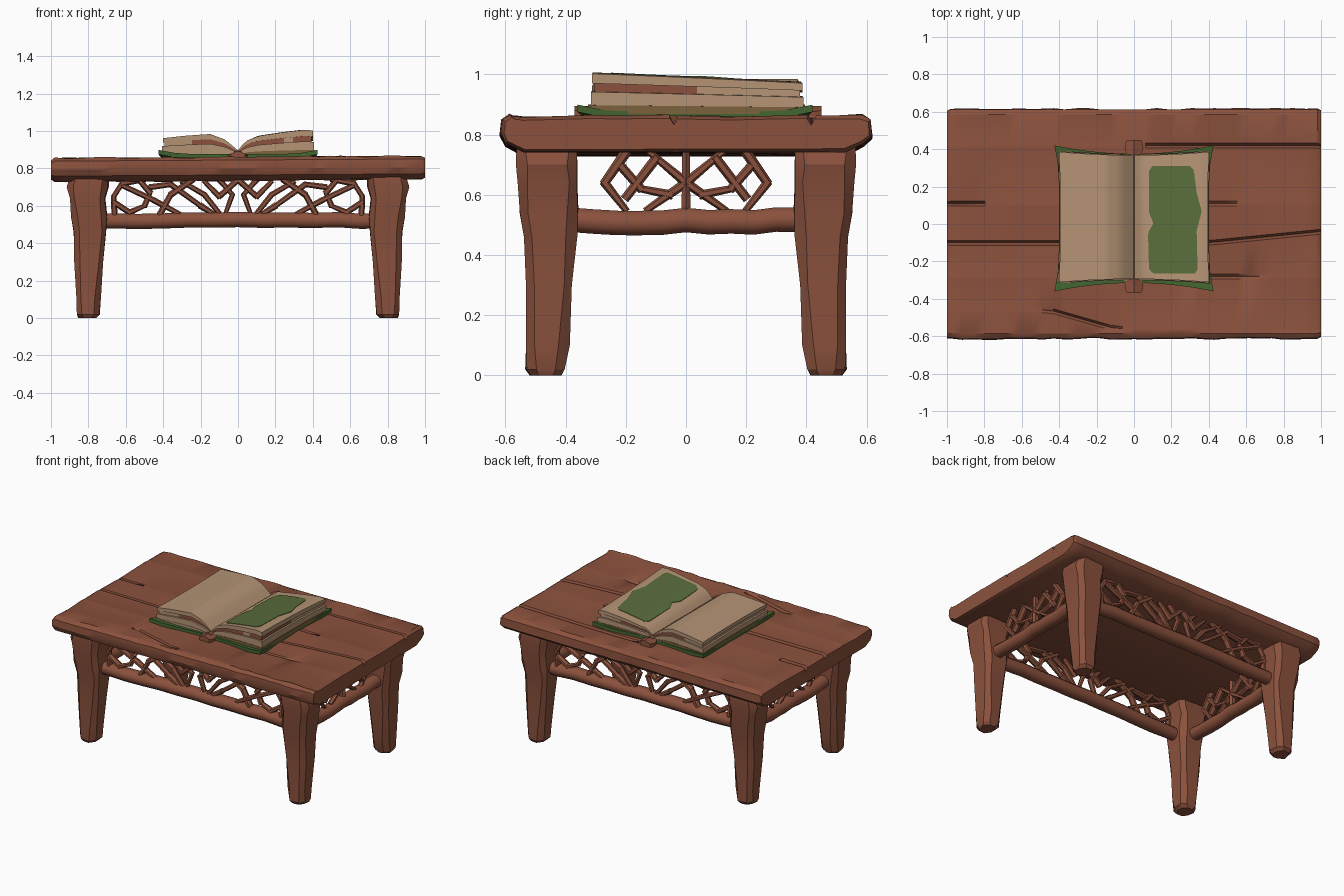
import bpy, bmesh, math, random
from mathutils import Vector, Matrix

if "Cube" in bpy.data.objects:
    bpy.data.objects.remove(bpy.data.objects["Cube"])
random.seed(4)


def material(name, rgb):
    m = bpy.data.materials.new(name)
    m.diffuse_color = (*rgb, 1)
    m.use_nodes = True
    m.node_tree.nodes["Principled BSDF"].inputs["Base Color"].default_value = m.diffuse_color
    return m


WOOD = material("reddish brown wood", (0.26, 0.083, 0.047))
PAPER = material("tan paper", (0.46, 0.295, 0.178))
GREEN = material("page green", (0.10, 0.15, 0.043))
COVER = material("cover green", (0.055, 0.13, 0.03))
OLIVE = material("olive page edge", (0.20, 0.125, 0.045))


def finish(name, bm, mats, mirror=None, angle=35):
    bmesh.ops.recalc_face_normals(bm, faces=bm.faces)
    me = bpy.data.meshes.new(name)
    bm.to_mesh(me)
    bm.free()
    ob = bpy.data.objects.new(name, me)
    bpy.context.collection.objects.link(ob)
    for m in mats:
        me.materials.append(m)
    if mirror:
        mod = ob.modifiers.new("mirror", 'MIRROR')
        mod.use_axis = mirror
        mod.use_mirror_merge = False
    bpy.ops.object.select_all(action='DESELECT')
    ob.select_set(True)
    bpy.context.view_layer.objects.active = ob
    bpy.ops.object.shade_smooth_by_angle(angle=math.radians(angle))
    return ob


def loft(name, rings, mat, mirror=None, angle=35):
    bm = bmesh.new()
    vs = [[bm.verts.new(p) for p in r] for r in rings]
    n = len(vs[0])
    for a, b in zip(vs, vs[1:]):
        for i in range(n):
            bm.faces.new((a[i], a[(i + 1) % n], b[(i + 1) % n], b[i]))
    bm.faces.new(vs[0])
    bm.faces.new(vs[-1])
    return finish(name, bm, [mat], mirror, angle)


def slab(name, xy, lo, hi, mats, n=10, m=8, rule=None):
    """Sheet with thickness: xy(u,v) gives the outline, lo/hi(x,y) the surfaces."""
    bm = bmesh.new()
    g = []
    for f in (lo, hi):
        rows = []
        for i in range(n + 1):
            pts = [xy(i / n, j / m) for j in range(m + 1)]
            rows.append([bm.verts.new((x, y, f(x, y))) for x, y in pts])
        g.append(rows)
    for r in g:
        for i in range(n):
            for j in range(m):
                bm.faces.new((r[i][j], r[i + 1][j], r[i + 1][j + 1], r[i][j + 1]))
    rim = ([(i, 0) for i in range(n)] + [(n, j) for j in range(m)]
           + [(i, m) for i in range(n, 0, -1)] + [(0, j) for j in range(m, 0, -1)])
    for (a, b), (c, d) in zip(rim, rim[1:] + rim[:1]):
        bm.faces.new((g[0][a][b], g[0][c][d], g[1][c][d], g[1][a][b]))
    if rule:
        for f in bm.faces:
            f.material_index = rule(f.calc_center_median())
    return finish(name, bm, mats)


def interp(t, pts):
    for (a, p), (b, q) in zip(pts, pts[1:]):
        if t <= b:
            return p + (q - p) * max(0, t - a) / (b - a)
    return pts[-1][1]


# Table top: one worn slab, with seams and cracks cut into the lofted profile
def spike(x, a, b, d):
    return d if a <= x <= b else 0


def top_ring(x):
    grooves = [(interp(x, [(-.45, -.46), (-.1, -.56)]), spike(x, -.45, -.1, .02)),
               (-.28, spike(x, .3, .66, .015)),
               (-.10 + .06 * max(0, (x - .4) / .6), .028),
               (.11, spike(x, -1, -.85, .04) + spike(x, .4, .53, .02)),
               (.42, spike(x, .1, 1, .03))]
    wob = [random.uniform(-.005, .005) for _ in range(6)]
    pts = [(-.54, .735 + wob[0]), (-.60, .765), (-.615 + wob[1], .80), (-.61 + wob[1], .845),
           (-.585, .862 + wob[2])]
    for y, d in grooves:
        h = .858 + .004 * math.sin(9 * y + 3 * x)
        pts += [(y - .014, h), (y, h - d), (y + .012, h - .003)]
    pts += [(.585, .861 + wob[3]), (.613, .845), (.615 + wob[4], .79), (.59, .765), (.53, .735 + wob[5])]
    k = 1 if abs(x) < .99 else .8
    ky = 1 if abs(x) < .99 else .988
    return [(x, y * ky, .80 + (z - .80) * k + .006 * x) for y, z in pts]


xs = [-1, -.98] + [-.92 + 1.84 * i / 30 for i in range(31)] + [.98, 1]
loft("table_top", [top_ring(x) for x in xs], WOOD, angle=30)

# Legs: tapered, chamfered, flaring under the top
leg_rows = [(0, .755, .85, .415, .515), (.02, .74, .865, .40, .53), (.10, .735, .865, .39, .53),
            (.30, .718, .873, .378, .535), (.46, .702, .88, .365, .54), (.54, .70, .89, .36, .55),
            (.64, .71, .90, .36, .555), (.70, .695, .915, .36, .56), (.76, .69, .90, .36, .56)]
rings = []
for z, x0, x1, y0, y1 in leg_rows:
    c = .03
    r = [(x0 + c, y0), (x1 - c, y0), (x1, y0 + c), (x1, y1 - c),
         (x1 - c, y1), (x0 + c, y1), (x0, y1 - c), (x0, y0 + c)]
    rings.append([(x + random.uniform(-.005, .005), y + random.uniform(-.005, .005), z) for x, y in r])
loft("legs", rings, WOOD, (True, True, False), 30)


# Lower rails between the legs
def rail(name, half, off, zc, along_x):
    rows = []
    for i in range(13):
        s = -half + 2 * half * i / 12
        j, w = random.uniform(-.006, .006), random.uniform(.043, .05)
        ring = []
        for k in range(8):
            a = math.tau * (k + .5) / 8
            p, z = off + w * math.cos(a), zc + j + .044 * math.sin(a)
            ring.append((s, p, z) if along_x else (p, s, z))
        rows.append(ring)
    loft(name, rows, WOOD, (not along_x, along_x, False), 50)


rail("long_rails", .80, .455, .522, True)
rail("short_rails", .45, .80, .512, False)

# Carved branch lattice: strokes for one half, mirrored to the other sides
LONG = [[(.66, .55), (.665, .65), (.62, .72), (.5, .74)],
        [(.665, .62), (.58, .565), (.5, .60), (.47, .67), (.53, .74)],
        [(.62, .71), (.45, .63), (.30, .55)],
        [(.42, .55), (.36, .66), (.24, .74)],
        [(.47, .70), (.36, .715), (.2, .60), (.12, .55)],
        [(.30, .73), (.18, .66), (.10, .56)],
        [(.10, .74), (.03, .66), (.07, .55)],
        [(0, .74), (.10, .65), (.18, .73)]]
SHORT = [[(.20, .74), (.27, .64), (.20, .55)],
         [(0, .55), (.0, .74)],
         [(0, .64), (.12, .74)],
         [(0, .64), (.13, .55)],
         [(.05, .60), (.15, .62), (.22, .70)],
         [(.10, .72), (.20, .59)]]


def lattice(name, strokes, off, along_x):
    bm = bmesh.new()
    for st in strokes:
        for (a, b), (c, d) in zip(st, st[1:]):
            p, q = Vector((a, 0, b)), Vector((c, 0, d))
            rot = (q - p).to_track_quat('Z', 'Y').to_matrix().to_4x4()
            bmesh.ops.create_cone(bm, cap_ends=True, segments=6, radius1=random.uniform(.013, .018),
                                  radius2=random.uniform(.011, .016), depth=(q - p).length + .014,
                                  matrix=Matrix.Translation((p + q) / 2) @ rot)
    for v in bm.verts:
        s, n, z = v.co
        n = n * 1.5 + off
        v.co = (s, n, z) if along_x else (n, s, z)
    finish(name, bm, [WOOD], (True, True, False))


lattice("long_lattice", LONG, .46, True)
lattice("short_lattice", SHORT, .80, False)


# Book cover with pointed, flared corners
def cover_xy(u, v):
    a, b = 2 * u - 1, 2 * v - 1
    return a * (.40 + .025 * b ** 4), .03 + b * (.345 + .045 * a * a)


def curl(x, y):
    return .022 * (abs(x) / .42) ** 4 * (abs(y - .03) / .39) ** 6


slab("book_cover", cover_xy, lambda x, y: .852 + curl(x, y), lambda x, y: .876 + curl(x, y), [COVER])


# Page blocks: stacked layers that follow the open page curve
def page_top(x, y):
    z = interp(x, [(-.40, .962), (-.28, .975), (-.15, .984), (-.07, .955), (0, .897),
                   (.04, .94), (.12, .96), (.24, .978), (.36, .992), (.41, .985)])
    return z - (.045 * (y - .04) * min(1, x / .1) if x > 0 else 0)


def layer(t):
    return lambda x, y: .868 + (page_top(x, y) - .868) * t


def pages(side, inset):
    def f(u, v):
        b = 2 * v - 1
        x = side * (.002 + u * (.395 + .008 * b * b - inset))
        return x, .037 + b * (.335 - inset + .018 * u * u)
    return f


def stain(c):
    return 1 if abs(c.x) < .24 or (c.x > .3 and c.y < .06) else 0


for side, word in ((-1, "left"), (1, "right")):
    slab(word + "_page_base", pages(side, -.003), layer(0), layer(.22), [OLIVE, PAPER], 16, 8,
         lambda c: 1 if c.x < 0 and c.y < -.2 else 0)
    slab(word + "_lower_pages", pages(side, 0), layer(.2), layer(.55), [PAPER], 16)
    slab(word + "_stained_pages", pages(side, .012), layer(.5), layer(.8), [PAPER, WOOD], 16, 8, stain)
    slab(word + "_upper_pages", pages(side, .004), layer(.76), layer(1), [PAPER], 16)


# Green painted panel on the right page
def panel_xy(u, v):
    x0 = interp(v, [(0, .105), (.04, .08), (.38, .075), (.47, .105), (.56, .08), (.96, .08), (1, .10)])
    x1 = interp(v, [(0, .325), (.04, .34), (.4, .335), (.58, .362), (.75, .335), (.96, .32), (1, .30)])
    return x0 + (x1 - x0) * u, -.265 + .575 * v


slab("green_panel", panel_xy, lambda x, y: page_top(x, y) - .003,
     lambda x, y: page_top(x, y) + .003, [GREEN], 12, 28)

# Spine and its end tabs
slab("book_spine", lambda u, v: ((2 * u - 1) * (.016 + .006 * math.sin(40 * v)), -.325 + .72 * v),
     lambda x, y: .855, lambda x, y: .899 - abs(x) * .5, [WOOD], 2, 24)
for name, y, d in (("front_spine_tab", -.29, -1), ("back_spine_tab", .37, 1)):
    slab(name, lambda u, v: ((2 * u - 1) * (.035 + .015 * math.sin(3 * v)), y + d * .08 * v),
         lambda x, yy: .853, lambda x, yy: .895 - abs(x) * .4, [WOOD], 4, 4)
